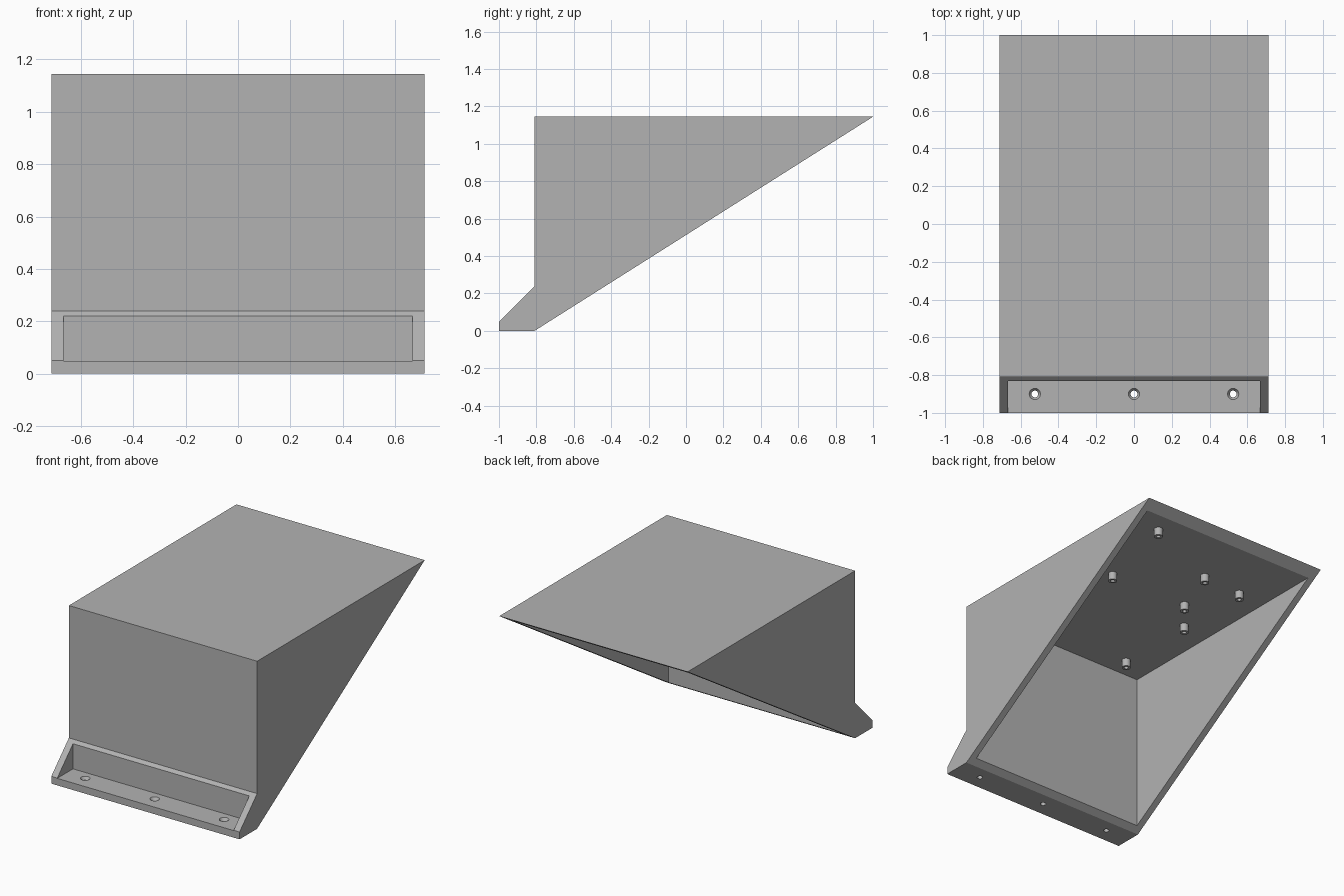
import bpy
import bmesh
from mathutils import Matrix, Vector

cube = bpy.data.objects.get("Cube")
if cube:
    bpy.data.objects.remove(cube, do_unlink=True)

HALF, TOP, FRONT, WALL = 0.712, 1.145, -0.81, 0.045
INNER = HALF - WALL
CEILING = TOP - WALL

grey = bpy.data.materials.new("plain grey")
grey.use_nodes = True
grey.diffuse_color = (0.45, 0.45, 0.45, 1)
grey.node_tree.nodes["Principled BSDF"].inputs["Base Color"].default_value = grey.diffuse_color


def finish(name, bm):
    bmesh.ops.recalc_face_normals(bm, faces=bm.faces)
    mesh = bpy.data.meshes.new(name)
    bm.to_mesh(mesh)
    bm.free()
    mesh.materials.append(grey)
    obj = bpy.data.objects.new(name, mesh)
    bpy.context.collection.objects.link(obj)
    return obj


def prism(name, profile, half):
    """Extrude a (y, z) outline along x."""
    bm = bmesh.new()
    face = bm.faces.new([bm.verts.new((-half, y, z)) for y, z in profile])
    ext = bmesh.ops.extrude_face_region(bm, geom=[face])["geom"]
    verts = [v for v in ext if isinstance(v, bmesh.types.BMVert)]
    bmesh.ops.translate(bm, verts=verts, vec=(2 * half, 0, 0))
    return finish(name, bm)


def box(name, half, y0, y1, z0, z1):
    return prism(name, [(y0, z0), (y1, z0), (y1, z1), (y0, z1)], half)


def cone(name, x, y, z0, z1, r0, r1):
    bm = bmesh.new()
    bmesh.ops.create_cone(bm, cap_ends=True, segments=24, radius1=r0, radius2=r1,
                          depth=z1 - z0, matrix=Matrix.Translation((x, y, (z0 + z1) / 2)))
    return finish(name, bm)


def cut(target, cutter):
    cutter.hide_render = True
    mod = target.modifiers.new("cut", 'BOOLEAN')
    mod.operation = 'DIFFERENCE'
    mod.solver = 'EXACT'
    mod.object = cutter
    bpy.context.view_layer.objects.active = target
    bpy.ops.object.modifier_apply(modifier=mod.name)
    bpy.data.objects.remove(cutter, do_unlink=True)


# Wedge housing with its sloping front flange
housing = prism("housing", [(-1, 0), (FRONT, 0), (1, TOP), (FRONT, TOP),
                            (FRONT, 0.24), (-1, 0.05)], HALF)

# Hollow inside, open through the slanted underside
cut(housing, box("cavity_cutter", INNER, FRONT + WALL, 1.2, -0.2, CEILING))

# Flange pocket
cut(housing, box("pocket_cutter", INNER, -1.1, -0.83, 0.048, 0.5))

# Countersunk mounting holes
for x in (-0.525, 0, 0.525):
    cut(housing, cone("hole_cutter", x, -0.9, -0.1, 0.1, 0.018, 0.018))
    cut(housing, cone("sink_cutter", x, -0.9, 0.03, 0.054, 0.018, 0.034))


# Hollow standoffs hanging from the ceiling
def standoff(x, y):
    bm = bmesh.new()
    bmesh.ops.create_cone(bm, cap_ends=True, segments=24, radius1=0.028, radius2=0.028,
                          depth=0.055, matrix=Matrix.Translation((x, y, CEILING - 0.0265)))
    tip = min(bm.faces, key=lambda f: f.calc_center_median().z)
    bmesh.ops.inset_region(bm, faces=[tip], thickness=0.014)
    # Sink the bore with its own walls
    ext = bmesh.ops.extrude_face_region(bm, geom=[tip])["geom"]
    verts = [v for v in ext if isinstance(v, bmesh.types.BMVert)]
    bmesh.ops.translate(bm, verts=verts, vec=Vector((0, 0, 0.045)))
    if tip.is_valid:
        bmesh.ops.delete(bm, geom=[tip], context='FACES_ONLY')
    return finish("standoff", bm)


parts = [housing]
for x, y in [(0.46, 0.79), (0.32, 0.17), (-0.146, 0.527), (-0.45, 0.505),
             (-0.277, 0.17), (-0.45, -0.04), (-0.455, -0.62), (0.46, -0.62)]:
    parts.append(standoff(x, y))

# Smooth the round walls, keep the flat edges crisp
bpy.ops.object.select_all(action='DESELECT')
for part in parts:
    part.select_set(True)
bpy.context.view_layer.objects.active = housing
bpy.ops.object.shade_smooth_by_angle(angle=0.5)
